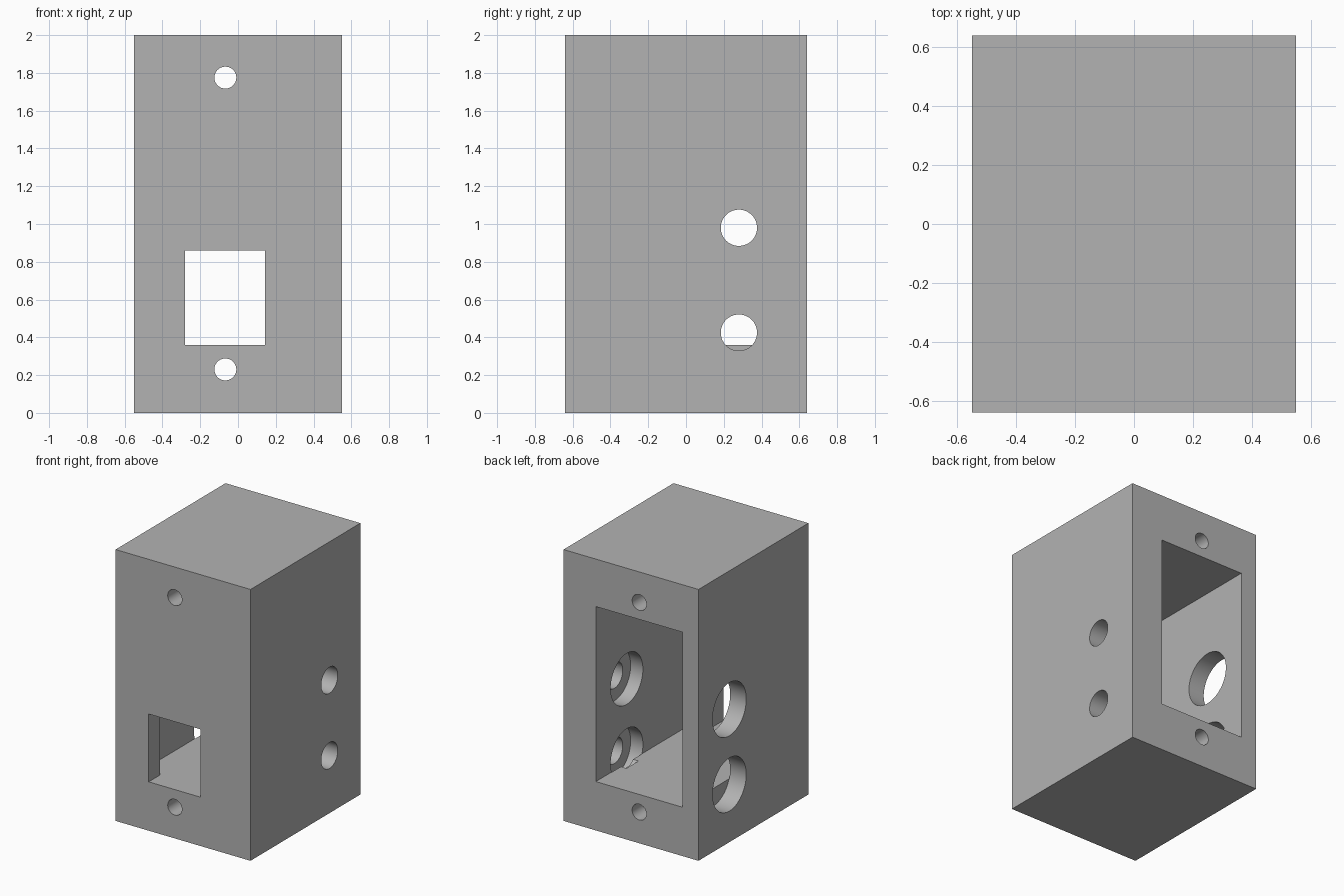
import bpy
import math

default_cube = bpy.data.objects.get("Cube")
if default_cube:
    bpy.data.objects.remove(default_cube)

# Single plain grey finish
grey = bpy.data.materials.new("plain_grey")
grey.use_nodes = True
colour = (0.45, 0.45, 0.45, 1)
grey.diffuse_color = colour
grey.node_tree.nodes["Principled BSDF"].inputs["Base Color"].default_value = colour


def block(name, low, high):
    """Box between two opposite corners."""
    middle = [(a + b) / 2 for a, b in zip(low, high)]
    bpy.ops.mesh.primitive_cube_add(size=1, location=middle)
    obj = bpy.context.object
    obj.name = name
    obj.scale = [b - a for a, b in zip(low, high)]
    bpy.ops.object.transform_apply(location=True, rotation=True, scale=True)
    return obj


def drill(name, axis, start, end, across, z, radius):
    """Horizontal cylinder along x or y."""
    middle = (start + end) / 2
    along_x = axis == "x"
    bpy.ops.mesh.primitive_cylinder_add(
        vertices=64, radius=radius, depth=end - start,
        location=(middle, across, z) if along_x else (across, middle, z),
        rotation=(0, math.pi / 2, 0) if along_x else (math.pi / 2, 0, 0))
    obj = bpy.context.object
    obj.name = name
    bpy.ops.object.transform_apply(location=True, rotation=True, scale=True)
    return obj


WIDTH, DEPTH = 0.55, 0.64
FLOOR = 0.36
INNER_LEFT, INNER_RIGHT = 0.287, -0.419
SCREW_X, PORT_Y = -0.067, 0.28

housing = block("housing", (-WIDTH, -DEPTH, 0), (WIDTH, DEPTH, 2))
housing.data.materials.append(grey)

# Rear cavity and the front window that opens into it
cutters = [
    block("cavity_cutter", (INNER_RIGHT, -0.51, FLOOR), (INNER_LEFT, 0.8, 1.65)),
    block("window_cutter", (-0.28, -0.8, FLOOR), (0.143, -0.4, 0.86)),
]

# Screw holes from front to back
for z in (0.23, 1.775):
    cutters.append(drill("screw_cutter", "y", -0.8, 0.8, SCREW_X, z, 0.058))

# Side ports: wide on one wall, stepped on the other
for z in (0.425, 0.98):
    cutters.append(drill("wide_port_cutter", "x", -0.7, INNER_RIGHT + 0.002, PORT_Y, z, 0.196))
    cutters.append(drill("recess_cutter", "x", INNER_LEFT - 0.002, INNER_LEFT + 0.1, PORT_Y, z, 0.188))
    cutters.append(drill("small_port_cutter", "x", 0.24, 0.7, PORT_Y, z, 0.096))

for cutter in cutters:
    cut = housing.modifiers.new(cutter.name, "BOOLEAN")
    cut.operation = "DIFFERENCE"
    cut.solver = "EXACT"
    cut.object = cutter

# Bake the cuts and drop the helpers
bpy.context.view_layer.update()
evaluated = housing.evaluated_get(bpy.context.evaluated_depsgraph_get())
finished = bpy.data.meshes.new_from_object(evaluated)
housing.modifiers.clear()
housing.data = finished
for cutter in cutters:
    bpy.data.objects.remove(cutter)
finished.materials.clear()
finished.materials.append(grey)
for face in finished.polygons:
    face.material_index = 0

bpy.ops.object.select_all(action="DESELECT")
housing.select_set(True)
bpy.context.view_layer.objects.active = housing
bpy.ops.object.shade_smooth_by_angle(angle=math.radians(30))
